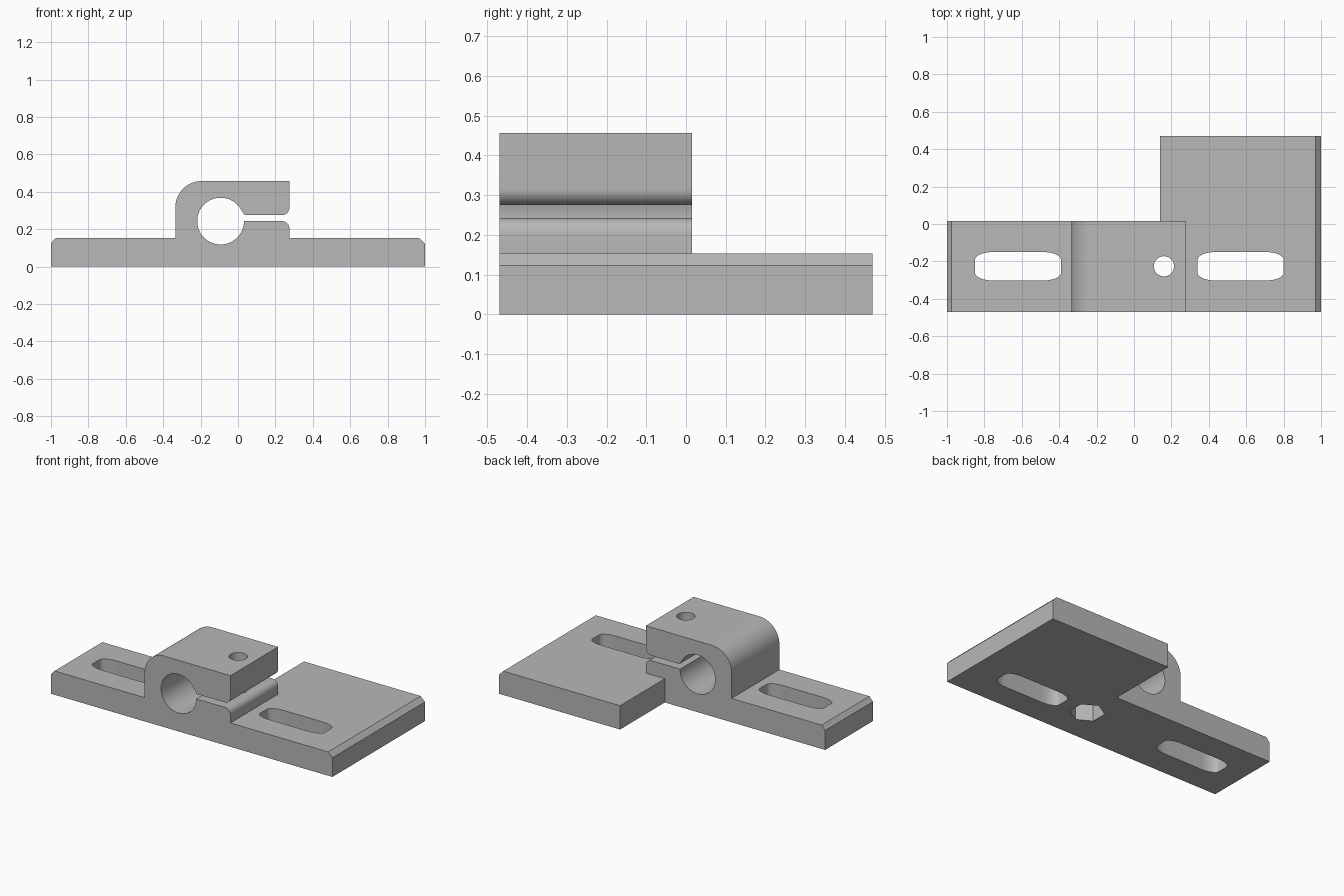
import bpy, bmesh
from math import cos, sin, radians
from mathutils import Vector

cube = bpy.data.objects.get("Cube")
if cube:
    bpy.data.objects.remove(cube, do_unlink=True)

grey = bpy.data.materials.new("plain grey")
grey.use_nodes = True
colour = (0.48, 0.48, 0.48, 1)
grey.diffuse_color = colour
grey.node_tree.nodes["Principled BSDF"].inputs["Base Color"].default_value = colour

FRONT, MID, BACK = -0.47, 0.015, 0.47
DECK = 0.153          # height of the base plate
SLOT_Y = -0.226       # centre line of slots and bolt


def arc(cx, cy, rx, ry, start, end, steps):
    angles = [radians(start + (end - start) * i / steps) for i in range(steps + 1)]
    return [(cx + rx * cos(a), cy + ry * sin(a)) for a in angles]


def prism(name, outline, low, high, axis):
    """Extrude a 2D outline along y (outline in xz) or z (outline in xy)."""
    bm = bmesh.new()
    place = (lambda p: (p[0], low, p[1])) if axis == "y" else (lambda p: (p[0], p[1], low))
    face = bm.faces.new([bm.verts.new(place(p)) for p in outline])
    grown = bmesh.ops.extrude_face_region(bm, geom=[face])
    step = Vector((0, high - low, 0)) if axis == "y" else Vector((0, 0, high - low))
    bmesh.ops.translate(bm, vec=step,
                        verts=[v for v in grown["geom"] if isinstance(v, bmesh.types.BMVert)])
    bmesh.ops.recalc_face_normals(bm, faces=bm.faces)
    mesh = bpy.data.meshes.new(name)
    bm.to_mesh(mesh)
    bm.free()
    mesh.materials.append(grey)
    obj = bpy.data.objects.new(name, mesh)
    bpy.context.collection.objects.link(obj)
    return obj


def combine(target, tool, operation):
    mod = target.modifiers.new(operation, "BOOLEAN")
    mod.operation, mod.solver, mod.object = operation, "EXACT", tool
    bpy.context.view_layer.objects.active = target
    bpy.ops.object.modifier_apply(modifier=mod.name)
    bpy.data.objects.remove(tool, do_unlink=True)


# Base strip and split clamp drawn as one outline, bore opening into the slit
outline = [(-1, 0), (1, 0), (1, 0.123), (0.97, DECK), (0.275, DECK)]
outline += arc(0.235, 0.203, 0.04, 0.04, 0, 90, 8)           # lower jaw
outline += arc(-0.093, 0.243, 0.125, 0.125, 0, -327, 44)     # bore
outline += [(0.035, 0.275)]
outline += arc(0.235, 0.315, 0.04, 0.04, -90, 0, 8)          # upper jaw
outline += [(0.275, 0.457)]
outline += arc(-0.195, 0.317, 0.14, 0.14, 90, 180, 14)       # rounded shoulder
outline += [(-0.335, DECK), (-0.975, DECK), (-1, 0.125)]
bracket = prism("clamp_bracket", outline, FRONT, MID, "y")

# Wide rear plate
plate = prism("rear_plate",
              [(0.14, 0), (1, 0), (1, 0.123), (0.97, DECK), (0.14, DECK)], MID, BACK, "y")
combine(bracket, plate, "UNION")

# Mounting slots with flattened round ends
for side, x in (("right", -0.62), ("left", 0.57)):
    slot = []
    for sx, sy, start in ((1, 1, 0), (-1, 1, 90), (-1, -1, 180), (1, -1, 270)):
        slot += arc(x + sx * 0.135, SLOT_Y + sy * 0.035, 0.095, 0.041, start, start + 90, 8)
    combine(bracket, prism(side + "_slot", slot, -0.1, 0.2, "z"), "DIFFERENCE")

# Bolt hole and hexagonal nut pocket underneath
bolt = arc(0.16, SLOT_Y, 0.054, 0.054, 0, 360, 32)[:-1]
combine(bracket, prism("bolt_hole", bolt, -0.1, 0.6, "z"), "DIFFERENCE")
nut = arc(0.16, SLOT_Y, 0.102, 0.102, 30, 390, 6)[:-1]
combine(bracket, prism("nut_pocket", nut, -0.1, 0.15, "z"), "DIFFERENCE")

bpy.ops.object.select_all(action="DESELECT")
bracket.select_set(True)
bpy.context.view_layer.objects.active = bracket
bpy.ops.object.shade_smooth_by_angle(angle=radians(25))
